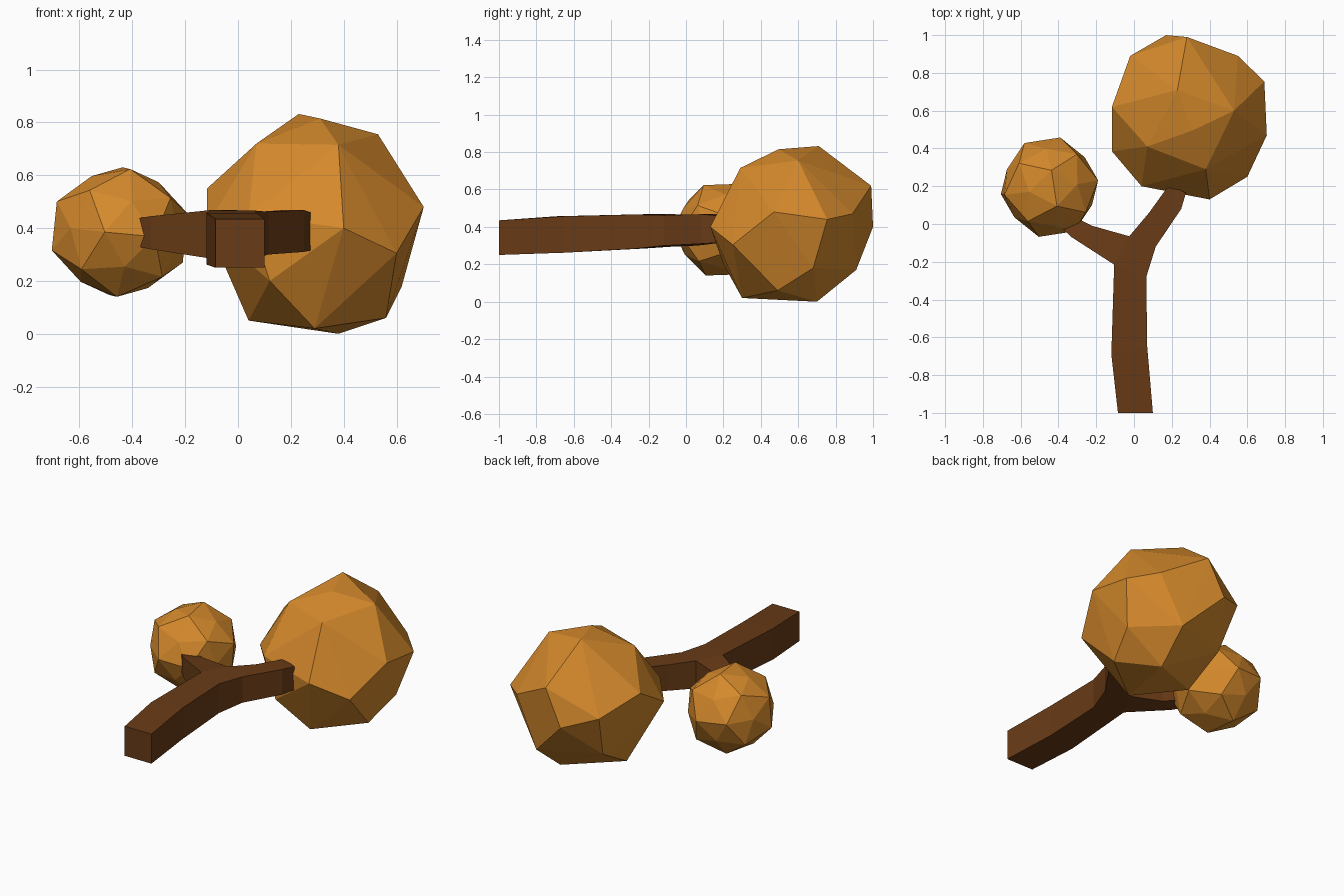
import bpy, bmesh
from mathutils import Vector, Matrix

if "Cube" in bpy.data.objects:
    bpy.data.objects.remove(bpy.data.objects["Cube"])


def material(name, rgb):
    m = bpy.data.materials.new(name)
    m.diffuse_color = (*rgb, 1)
    m.use_nodes = True
    m.node_tree.nodes["Principled BSDF"].inputs["Base Color"].default_value = m.diffuse_color
    return m


def finish(bm, name, mat):
    bmesh.ops.recalc_face_normals(bm, faces=bm.faces)
    me = bpy.data.meshes.new(name)
    bm.to_mesh(me)
    bm.free()
    me.materials.append(mat)
    ob = bpy.data.objects.new(name, me)
    bpy.context.collection.objects.link(ob)


def clump(name, points, mat):
    """Faceted foliage clump: convex hull around a few corners."""
    bm = bmesh.new()
    for p in points:
        bm.verts.new(p)
    bmesh.ops.convex_hull(bm, input=bm.verts)
    finish(bm, name, mat)


def round_corners(lo, hi, corner, along, apex=0.91):
    """Dodecahedron with raised pentagon centres; one corner faces `corner`,
    one of its edges runs towards `along`; fitted to the box lo..hi."""
    ico = bmesh.new()
    bmesh.ops.create_icosphere(ico, subdivisions=1, radius=1)
    ico.faces.ensure_lookup_table()
    f = ico.faces[0]
    a = f.calc_center_median().normalized()
    b = f.edges[0].link_faces
    b = (b[0] if b[1] == f else b[1]).calc_center_median()

    def frame(z, x):
        z = Vector(z).normalized()
        x = Vector(x)
        x = (x - z * x.dot(z)).normalized()
        return Matrix((x, z.cross(x), z)).transposed()

    rot = frame(corner, along) @ frame(a, b).transposed()
    pts = [rot @ (v.co.normalized() * apex) for v in ico.verts]
    pts += [rot @ g.calc_center_median().normalized() for g in ico.faces]
    ico.free()
    mn = [min(p[i] for p in pts) for i in range(3)]
    mx = [max(p[i] for p in pts) for i in range(3)]
    return [[lo[i] + (p[i] - mn[i]) / (mx[i] - mn[i]) * (hi[i] - lo[i])
             for i in range(3)] for p in pts]


bark = material("bark", (0.14, 0.043, 0.008))
leaf = material("autumn_leaf", (0.66, 0.25, 0.025))

# Forked trunk: plan points (x, y, bottom z, top z)
P = dict(
    a0=(-0.085, -1.0, 0.25, 0.435), a1=(0.10, -1.0, 0.25, 0.435),
    b0=(-0.12, -0.69, 0.262, 0.457), b1=(0.07, -0.65, 0.262, 0.457),
    c0=(-0.105, -0.215, 0.285, 0.468), c1=(0.065, -0.28, 0.283, 0.466),
    j=(-0.025, -0.065, 0.295, 0.468),
    l0=(-0.33, -0.07, 0.32, 0.445), l1=(-0.22, -0.01, 0.31, 0.445),
    m0=(-0.38, -0.02, 0.33, 0.437), m1=(-0.30, 0.03, 0.33, 0.43),
    r0=(0.08, 0.06, 0.30, 0.462), r1=(0.115, -0.12, 0.30, 0.462),
    s0=(0.17, 0.185, 0.315, 0.468), s1=(0.25, 0.08, 0.31, 0.468),
    t0=(0.20, 0.20, 0.32, 0.465), t1=(0.275, 0.165, 0.315, 0.46),
)
bm = bmesh.new()
bot = {k: bm.verts.new((x, y, z)) for k, (x, y, z, _) in P.items()}
top = {k: bm.verts.new((x, y, z)) for k, (x, y, _, z) in P.items()}
cells = ["a0 a1 b1 b0", "b0 b1 c1 c0", "c0 c1 j", "c0 j l1 l0",
         "l0 l1 m1 m0", "c1 r1 r0 j", "r1 s1 s0 r0", "s1 t1 t0 s0"]
sides = {}
for c in cells:
    k = c.split()
    bm.faces.new([top[i] for i in k])
    bm.faces.new([bot[i] for i in reversed(k)])
    for e in zip(k, k[1:] + k[:1]):
        sides.setdefault(frozenset(e), []).append(e)
for use in sides.values():
    if len(use) == 1:  # outer walls only
        p, q = use[0]
        bm.faces.new((bot[p], bot[q], top[q], top[p]))
finish(bm, "forked_trunk", bark)

# Large irregular foliage clump
clump("large_foliage", [
    # crown
    (0.23, 0.71, 0.832), (0.31, 0.495, 0.815), (0.53, 0.60, 0.755),
    (0.38, 0.29, 0.715), (0.07, 0.41, 0.72),
    # girdle
    (0.40, 0.13, 0.40), (0.60, 0.25, 0.305), (0.703, 0.47, 0.48),
    (0.69, 0.755, 0.44), (0.55, 0.89, 0.47), (0.28, 0.99, 0.62),
    (0.17, 1.0, 0.40), (-0.02, 0.89, 0.465), (-0.117, 0.62, 0.55),
    (-0.117, 0.385, 0.41), (0.04, 0.20, 0.45), (0.12, 0.20, 0.20),
    # underside
    (0.56, 0.49, 0.06), (0.29, 0.30, 0.02), (0.38, 0.70, 0.0),
    (0.04, 0.53, 0.05), (0.40, 0.91, 0.17), (0.03, 0.78, 0.19),
    (0.62, 0.68, 0.18)], leaf)

# Small foliage clump
clump("small_foliage", round_corners(
    (-0.705, -0.068, 0.14), (-0.19, 0.458, 0.63),
    (-0.21, -0.975, 0.0), (1, 0, -0.1)), leaf)
